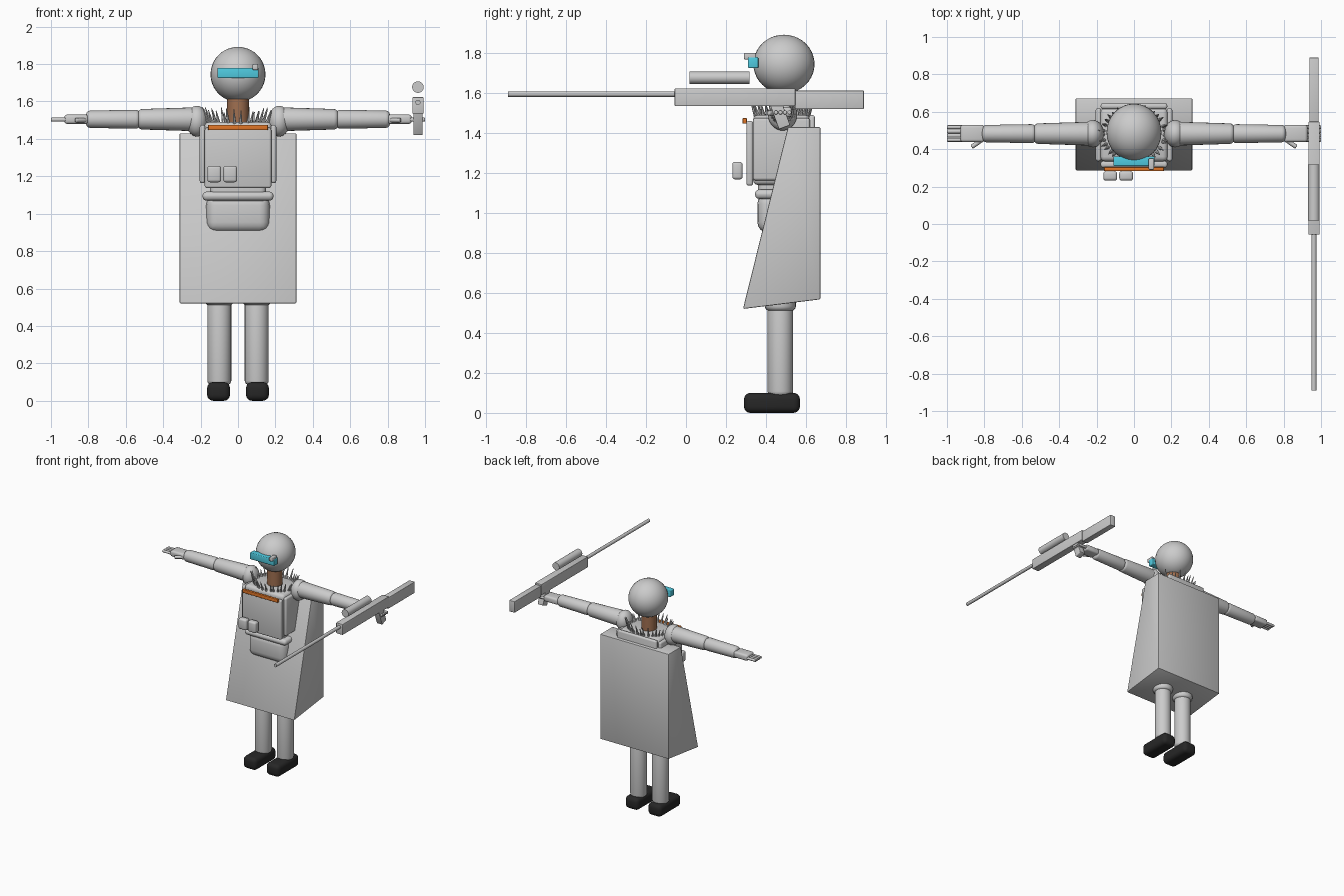
import bpy, bmesh, math, random
from mathutils import Matrix, Vector

if "Cube" in bpy.data.objects:
    bpy.data.objects.remove(bpy.data.objects["Cube"])

random.seed(4)


def mat(name, r, g, b):
    m = bpy.data.materials.new(name)
    m.diffuse_color = (r, g, b, 1)
    m.use_nodes = True
    m.node_tree.nodes["Principled BSDF"].inputs["Base Color"].default_value = m.diffuse_color
    return m


GREY = mat("grey", 0.6, 0.6, 0.6)
BLACK = mat("black", 0.02, 0.02, 0.02)
CYAN = mat("cyan", 0.08, 0.6, 0.75)
ORANGE = mat("orange", 0.75, 0.18, 0.02)
SKIN = mat("brown skin", 0.35, 0.16, 0.08)


def finish(name, bm, material, smooth=True):
    bmesh.ops.recalc_face_normals(bm, faces=bm.faces)
    me = bpy.data.meshes.new(name)
    bm.to_mesh(me)
    bm.free()
    me.materials.append(material)
    ob = bpy.data.objects.new(name, me)
    bpy.context.collection.objects.link(ob)
    if smooth:
        bpy.ops.object.select_all(action='DESELECT')
        ob.select_set(True)
        bpy.context.view_layer.objects.active = ob
        bpy.ops.object.shade_smooth_by_angle(angle=math.radians(40))
    return ob


def box(name, x, y, z, material=GREY, bevel=0.0, seg=3, tilt=0.0):
    """Box from (min, max) ranges, optionally bevelled and tilted about x."""
    c = Vector([(a + b) / 2 for a, b in (x, y, z)])
    size = [b - a for a, b in (x, y, z)]
    bm = bmesh.new()
    bmesh.ops.create_cube(bm, size=1, matrix=Matrix.Diagonal((*size, 1)))
    if bevel:
        bmesh.ops.bevel(bm, geom=bm.edges[:], offset=bevel, segments=seg,
                        profile=0.5, affect='EDGES')
    bm.transform(Matrix.Translation(c) @ Matrix.Rotation(tilt, 4, 'X'))
    return finish(name, bm, material)


def rod(name, a, b, r1, r2=None, bevel=0.0, material=GREY, sides=24):
    """Cylinder or tapered limb from a to b with rounded rims."""
    a, b = Vector(a), Vector(b)
    r2 = r1 if r2 is None else r2
    bm = bmesh.new()
    bmesh.ops.create_cone(bm, cap_ends=True, segments=sides, radius1=r1,
                          radius2=r2, depth=(b - a).length)
    if bevel:
        rims = [e for e in bm.edges if any(len(f.verts) > 4 for f in e.link_faces)]
        bmesh.ops.bevel(bm, geom=rims, offset=bevel, segments=4,
                        profile=0.5, affect='EDGES')
    rot = (b - a).to_track_quat('Z', 'Y').to_matrix().to_4x4()
    bm.transform(Matrix.Translation((a + b) / 2) @ rot)
    return finish(name, bm, material)


def ball(name, c, r, material=GREY):
    bm = bmesh.new()
    bmesh.ops.create_uvsphere(bm, u_segments=32, v_segments=20, radius=1,
                              matrix=Matrix.Translation(c) @ Matrix.Diagonal((*r, 1)))
    return finish(name, bm, material)


# head, visor and neck
ball("head", (0, 0.49, 1.745), (0.147, 0.153, 0.147))
box("visor", (-0.11, 0.11), (0.31, 0.362), (1.725, 1.78), CYAN, 0.006)
box("visor_sensor", (0.078, 0.108), (0.29, 0.35), (1.768, 1.8), GREY, 0.006)
rod("neck", (0, 0.48, 1.45), (0, 0.48, 1.66), 0.058, material=SKIN)

# torso and vest
box("chest", (-0.18, 0.18), (0.335, 0.62), (1.14, 1.49), GREY, 0.025)
box("front_plate", (-0.178, 0.178), (0.302, 0.336), (1.137, 1.46), GREY, 0.012)
box("back_plate", (-0.178, 0.178), (0.615, 0.645), (1.14, 1.49), GREY, 0.012)
box("chest_stripe", (-0.16, 0.16), (0.283, 0.304), (1.447, 1.475), ORANGE, 0.003)
for i, x in enumerate((-0.127, -0.042)):
    box(f"pouch_{i + 1}", (x - 0.037, x + 0.037), (0.232, 0.283), (1.168, 1.256),
        GREY, 0.014)
box("waist", (-0.15, 0.15), (0.36, 0.6), (1.05, 1.2), GREY, 0.03)
box("belt", (-0.19, 0.19), (0.345, 0.61), (1.07, 1.118), GREY, 0.022)
box("pelvis", (-0.17, 0.17), (0.357, 0.6), (0.9, 1.1), GREY, 0.055, 4)

# long coat: side profile extruded across x
bm = bmesh.new()
side = [(0.51, 1.43), (0.672, 1.43), (0.672, 0.568), (0.285, 0.52)]
face = bm.faces.new([bm.verts.new((-0.312, y, z)) for y, z in side])
ext = bmesh.ops.extrude_face_region(bm, geom=[face])
bmesh.ops.translate(bm, vec=(0.624, 0, 0),
                    verts=[g for g in ext["geom"] if isinstance(g, bmesh.types.BMVert)])
bmesh.ops.recalc_face_normals(bm, faces=bm.faces)
bmesh.ops.bevel(bm, geom=bm.edges[:], offset=0.006, segments=2, profile=0.5,
                affect='EDGES')
finish("coat", bm, GREY)

# spiky collar around the neck
bm = bmesh.new()
N = 34
for i in range(N):
    a = 2 * math.pi * i / N + random.uniform(-0.06, 0.06)
    h = random.uniform(0.08, 0.115)
    lean = Vector((math.cos(a) * 0.35, math.sin(a) * 0.35, 1))
    rot = lean.to_track_quat('Z', 'Y').to_matrix().to_4x4()
    base = Vector((0.155 * math.cos(a), 0.48 + 0.125 * math.sin(a), 1.465))
    bmesh.ops.create_cone(bm, cap_ends=True, segments=6, radius1=0.012,
                          radius2=0.002, depth=h,
                          matrix=Matrix.Translation(base + lean.normalized() * h / 2) @ rot)
finish("collar_spikes", bm, GREY, smooth=False)

# limbs, mirrored left and right
for s, n in ((-1, "left"), (1, "right")):
    xs = lambda a, b: tuple(sorted((s * a, s * b)))
    box(n + "_side_panel", xs(0.175, 0.205), (0.335, 0.62), (1.163, 1.475), GREY, 0.013)
    ball(n + "_shoulder", (s * 0.22, 0.483, 1.495), (0.058, 0.073, 0.082))
    rod(n + "_upper_arm", (s * 0.22, 0.483, 1.505), (s * 0.535, 0.483, 1.505),
        0.064, 0.054, 0.022)
    rod(n + "_forearm", (s * 0.525, 0.483, 1.505), (s * 0.812, 0.483, 1.505),
        0.051, 0.046, 0.022)
    box(n + "_palm", xs(0.8, 0.928), (0.438, 0.53), (1.48, 1.53), GREY, 0.015)
    for i in range(4):
        y = 0.45 + i * 0.0225
        rod(f"{n}_finger_{i + 1}", (s * 0.915, y, 1.503), (s * 1.0, y, 1.503),
            0.0105, bevel=0.005, sides=12)
    rod(n + "_thumb", (s * 0.81, 0.452, 1.5), (s * 0.868, 0.412, 1.5),
        0.012, bevel=0.005, sides=12)
    rod(n + "_thigh", (s * 0.1, 0.472, 0.51), (s * 0.1, 0.472, 0.97), 0.078, bevel=0.025)
    rod(n + "_shin", (s * 0.1, 0.472, 0.085), (s * 0.1, 0.472, 0.56), 0.064, bevel=0.022)
    box(n + "_boot", xs(0.043, 0.165), (0.29, 0.57), (0, 0.1), BLACK, 0.032, 4)

# long rifle held beside the right hand
X = 0.962
box("rifle_receiver", (X - 0.03, X + 0.03), (-0.057, 0.547), (1.535, 1.623), GREY, 0.004)
box("rifle_stock", (X - 0.025, X + 0.025), (0.545, 0.89), (1.52, 1.612), GREY, 0.004)
rod("rifle_barrel", (X, -0.89, 1.595), (X, -0.05, 1.595), 0.0135, sides=16)
rod("rifle_scope", (X, 0.018, 1.677), (X, 0.317, 1.677), 0.031)
box("rifle_grip", (X - 0.025, X + 0.025), (0.44, 0.5), (1.425, 1.56), GREY, 0.005,
    tilt=0.35)
